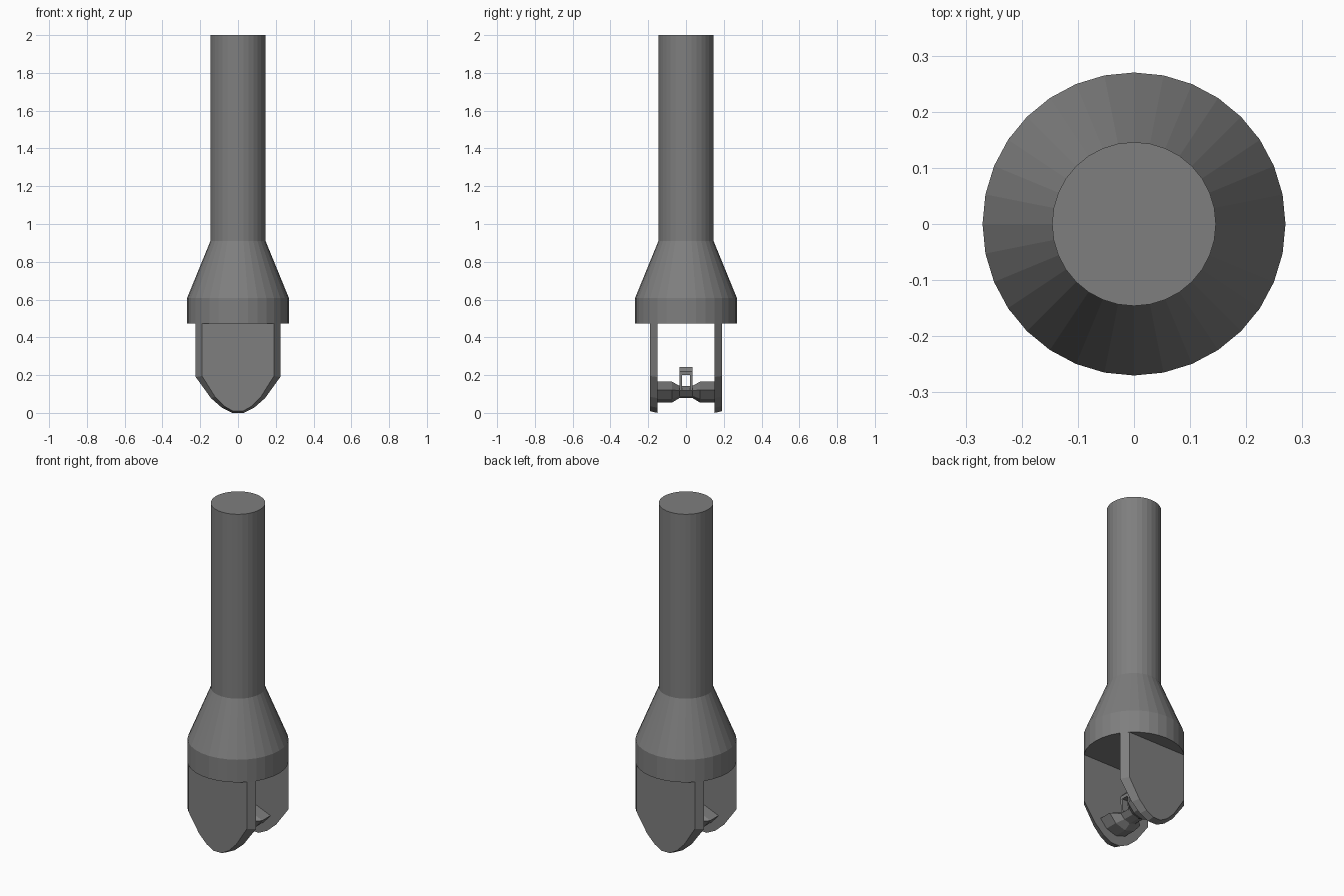
import bpy
import bmesh
from math import cos, sin, pi

if "Cube" in bpy.data.objects:
    bpy.data.objects.remove(bpy.data.objects["Cube"])

SIDES = 32

# Dark grey metal
metal = bpy.data.materials.new("dark_grey")
metal.diffuse_color = (0.21, 0.21, 0.21, 1)
metal.use_nodes = True
metal.node_tree.nodes["Principled BSDF"].inputs["Base Color"].default_value = metal.diffuse_color


def loft(name, rings):
    """Skin a list of equal-length rings and cap both ends."""
    n = len(rings[0])
    verts = [p for ring in rings for p in ring]
    faces = [(r * n + i, r * n + (i + 1) % n,
              (r + 1) * n + (i + 1) % n, (r + 1) * n + i)
             for r in range(len(rings) - 1) for i in range(n)]
    faces += [tuple(reversed(range(n))),
              tuple(range((len(rings) - 1) * n, len(rings) * n))]
    mesh = bpy.data.meshes.new(name)
    mesh.from_pydata(verts, [], faces)
    bm = bmesh.new()
    bm.from_mesh(mesh)
    bmesh.ops.recalc_face_normals(bm, faces=bm.faces)
    bm.to_mesh(mesh)
    bm.free()
    mesh.materials.append(metal)
    obj = bpy.data.objects.new(name, mesh)
    bpy.context.collection.objects.link(obj)
    return obj


def circle(radius, z):
    return [(radius * cos(2 * pi * i / SIDES), radius * sin(2 * pi * i / SIDES), z)
            for i in range(SIDES)]


# Shaft, cone and collar
profile = [(0.27, 0.473), (0.27, 0.607), (0.146, 0.91), (0.146, 2.0)]
loft("shaft_and_collar", [circle(r, z) for r, z in profile])

# Two fork prongs with a rounded lower end and slanted rim
half = [(0.224, 0.473), (0.224, 0.19), (0.143, 0.078), (0.085, 0.027), (0.03, 0.0)]
outline = half + [(-x, z) for x, z in reversed(half)]
for side, label in ((-1, "front"), (1, "back")):
    inner = [(x, side * 0.151, z) for x, z in outline]
    outer = [(x * 0.85, side * 0.19, z if z > 0.4 else 0.009 + z * 0.98)
             for x, z in outline]
    loft(label + "_prong", [inner, outer])

# Cross pin, waisted in the middle
section = [(0.107, 0.01), (0.065, -0.038), (0, -0.058),
           (-0.065, -0.038), (-0.107, 0.01), (0, 0.054)]
stations = [(-0.16, 1), (-0.075, 1), (-0.035, 0.58),
            (0.035, 0.58), (0.075, 1), (0.16, 1)]
loft("cross_pin", [[(x * s, y, 0.112 + z * s) for x, z in section]
                   for y, s in stations])


# Small hoop standing on the pin: two legs and a bevelled cap
def block(name, y0, y1, levels):
    loft(name, [[(-hx, y0, z), (hx, y0, z), (hx, y1, z), (-hx, y1, z)]
                for z, hx in levels])


for side, label in ((-1, "front"), (1, "back")):
    y0, y1 = sorted((side * 0.021, side * 0.035))
    block(label + "_hoop_leg", y0, y1, [(0.115, 0.06), (0.2, 0.065)])
block("hoop_cap", -0.035, 0.035, [(0.2, 0.065), (0.22, 0.065), (0.243, 0.045)])
